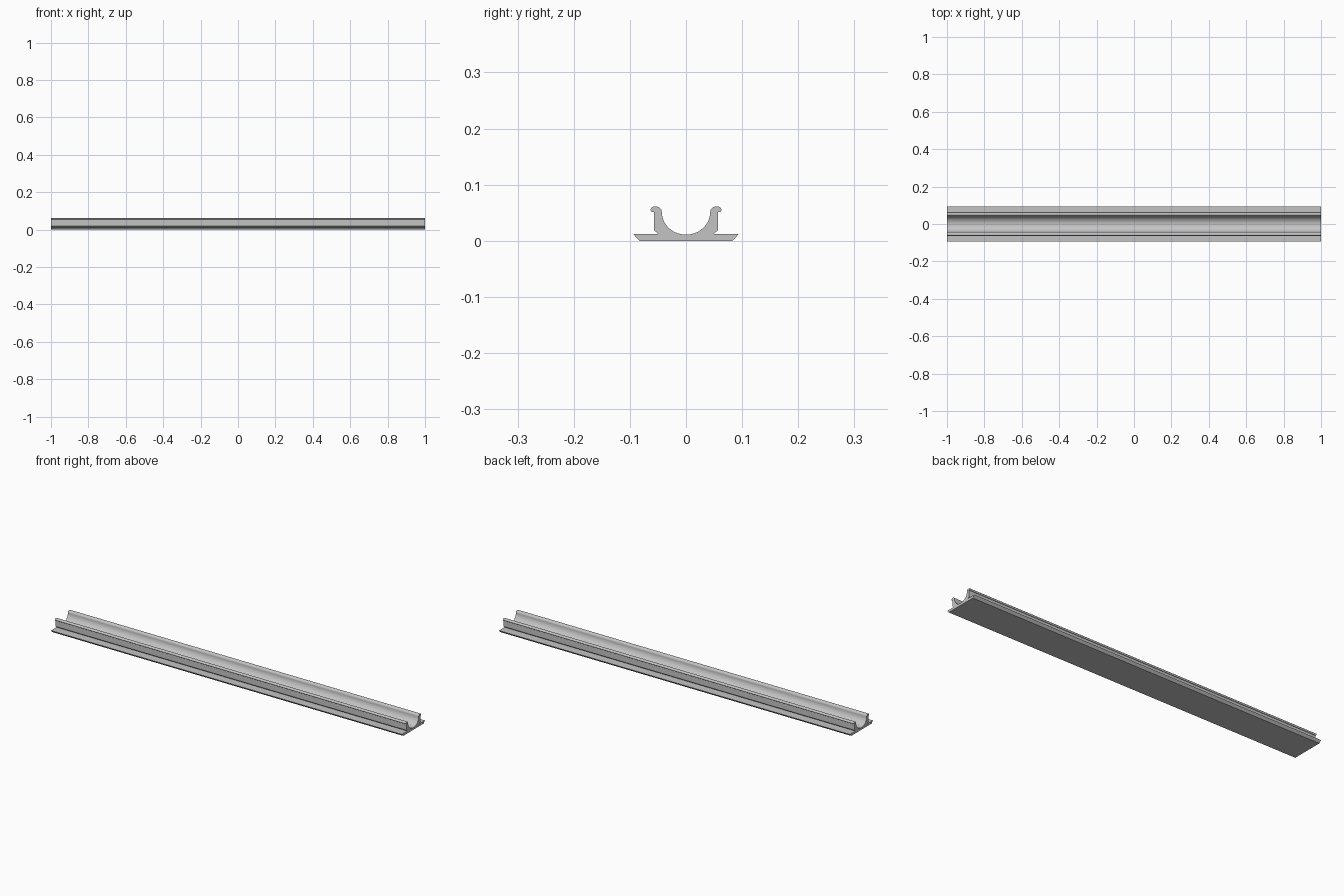
import bpy, bmesh
from math import cos, sin, radians

cube = bpy.data.objects.get("Cube")
if cube:
    bpy.data.objects.remove(cube, do_unlink=True)

LENGTH = 2.0


def arc(cy, cz, ry, rz, start, end, steps):
    """Points along an elliptical arc, angles in degrees."""
    angles = [radians(start + (end - start) * i / steps) for i in range(steps + 1)]
    return [(cy + ry * cos(a), cz + rz * sin(a)) for a in angles]


# Half of the cross-section, from the bottom outer edge to the trough centre
half = [(0.083, 0.0), (0.094, 0.012)]              # bevelled base flange
half += [(0.049, 0.012), (0.057, 0.019)]           # undercut foot of the wall
half += [(0.057, 0.051)]                           # outer wall
half += arc(0.059, 0.055, 0.004, 0.004, -90, 0, 5)  # hooked lip, underside
half += arc(0.057, 0.055, 0.006, 0.006, 0, 90, 6)   # hooked lip, top
half += arc(0.053, 0.051, 0.010, 0.010, 90, 180, 6)  # inner shoulder
half += arc(0.0, 0.051, 0.043, 0.040, 0, -90, 20)   # trough

# Mirror the half into a closed loop
centre = half[-1]
loop = half[:-1] + [(0.0, centre[1])] + [(-y, z) for y, z in reversed(half[:-1])]

# Extrude the section along the length
bm = bmesh.new()
section = []
for y, z in loop:
    section.append(bm.verts.new((-LENGTH / 2, y, z)))
bmesh.ops.remove_doubles(bm, verts=section, dist=0.0001)
face = bm.faces.new([v for v in section if v.is_valid])
new = bmesh.ops.extrude_face_region(bm, geom=[face], use_keep_orig=True)["geom"]
bmesh.ops.translate(bm, vec=(LENGTH, 0, 0),
                    verts=[g for g in new if isinstance(g, bmesh.types.BMVert)])
bmesh.ops.recalc_face_normals(bm, faces=bm.faces)
mesh = bpy.data.meshes.new("rail")
bm.to_mesh(mesh)
bm.free()
rail = bpy.data.objects.new("rail", mesh)
bpy.context.collection.objects.link(rail)

# Plain grey metal
grey = bpy.data.materials.new("grey")
grey.use_nodes = True
colour = (0.55, 0.55, 0.55, 1)
grey.diffuse_color = colour
grey.node_tree.nodes["Principled BSDF"].inputs["Base Color"].default_value = colour
mesh.materials.append(grey)

# Smooth curves, sharp corners
bpy.ops.object.select_all(action="DESELECT")
rail.select_set(True)
bpy.context.view_layer.objects.active = rail
bpy.ops.object.shade_smooth_by_angle(angle=radians(30))
